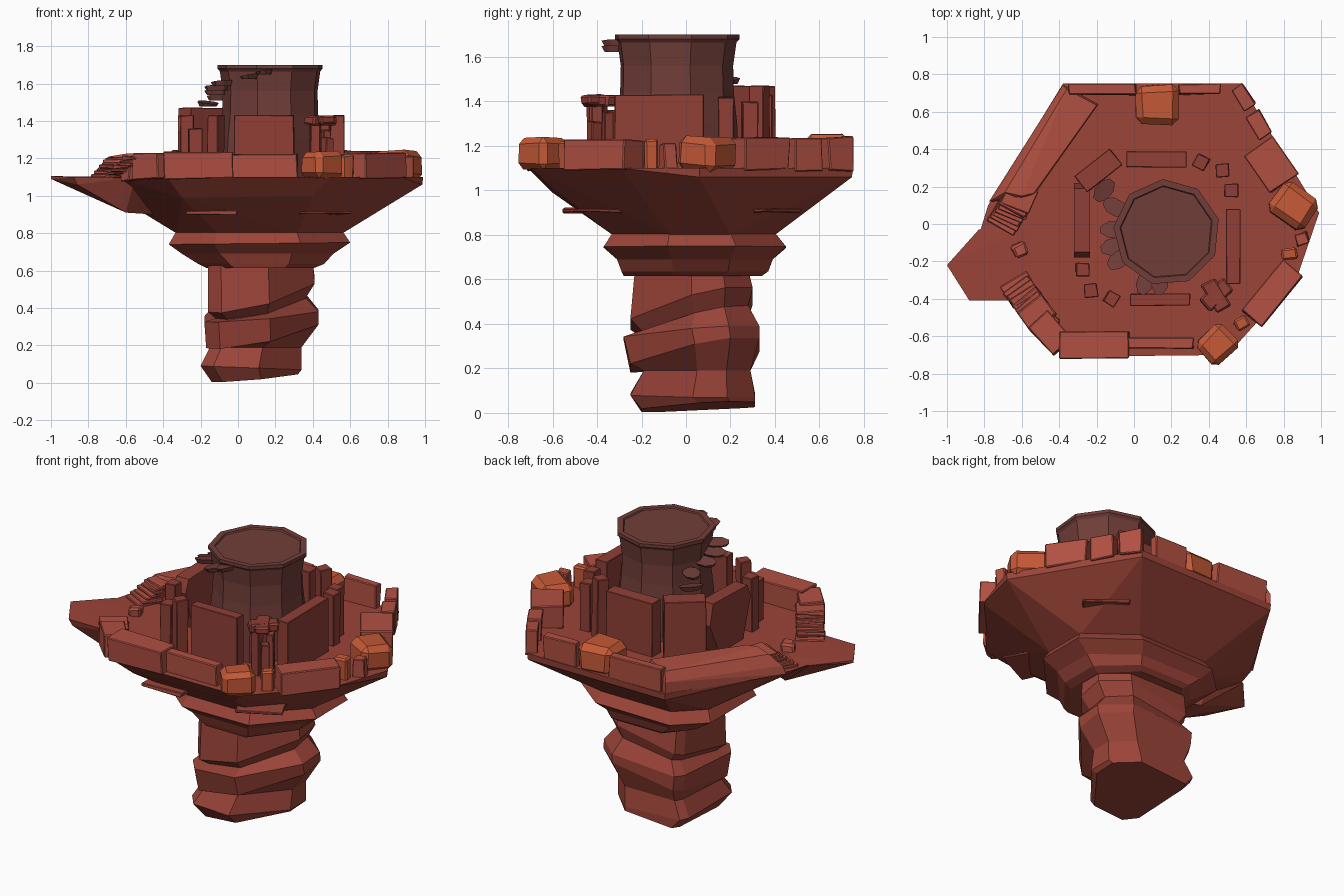
import bpy, bmesh, math, random
from mathutils import Vector, Matrix

random.seed(4)


def material(name, r, g, b):
    m = bpy.data.materials.new(name)
    m.diffuse_color = (r, g, b, 1)
    return m


ROCK = material("red_rock", 0.33, 0.058, 0.04)
BRICK = material("light_brick", 0.44, 0.08, 0.055)
ORANGE = material("orange_stone", 0.56, 0.10, 0.037)
DARK = material("dark_stone", 0.165, 0.047, 0.04)
WALL = material("wall_stone", 0.28, 0.05, 0.037)


def finish(bm, name, mat):
    bmesh.ops.recalc_face_normals(bm, faces=bm.faces)
    me = bpy.data.meshes.new(name)
    bm.to_mesh(me)
    bm.free()
    me.materials.append(mat)
    ob = bpy.data.objects.new(name, me)
    bpy.context.collection.objects.link(ob)
    return ob


def hull(name, pts, mat):
    bm = bmesh.new()
    for p in pts:
        bm.verts.new(p)
    res = bmesh.ops.convex_hull(bm, input=bm.verts)
    junk = [g for g in res["geom_interior"] if isinstance(g, bmesh.types.BMVert)]
    bmesh.ops.delete(bm, geom=junk, context='VERTS')
    bmesh.ops.dissolve_limit(bm, angle_limit=0.02, verts=bm.verts, edges=bm.edges)
    return finish(bm, name, mat)


def loft(name, rings, mat):
    bm = bmesh.new()
    rows = [[bm.verts.new(p) for p in r] for r in rings]
    n = len(rows[0])
    for a, b in zip(rows, rows[1:]):
        for i in range(n):
            bm.faces.new((a[i], a[(i + 1) % n], b[(i + 1) % n], b[i]))
    bm.faces.new(rows[0][::-1])
    bm.faces.new(rows[-1])
    return finish(bm, name, mat)


def block(name, x, y, z0, z1, sx, sy, deg, mat, bevel=0.008, jit=0.006, seg=1):
    """Roughly cut stone standing between z0 and z1."""
    bm = bmesh.new()
    bmesh.ops.create_cube(bm, size=1)
    for v in bm.verts:
        v.co = Vector((v.co.x * sx, v.co.y * sy, v.co.z * (z1 - z0)))
        v.co += Vector([random.uniform(-jit, jit) for _ in range(3)])
    bmesh.ops.bevel(bm, geom=bm.edges[:], offset=bevel, segments=seg, profile=0.5, affect='EDGES')
    bm.transform(Matrix.Translation((x, y, (z0 + z1) / 2))
                 @ Matrix.Rotation(math.radians(deg), 4, 'Z'))
    return finish(bm, name, mat)


def polygon(n, turn):
    """Regular polygon stretched to fill the unit square."""
    p = [(math.cos(2 * math.pi * i / n + turn), math.sin(2 * math.pi * i / n + turn)) for i in range(n)]
    mx, my = max(abs(a) for a, _ in p), max(abs(b) for _, b in p)
    return [(a / mx, b / my) for a, b in p]


STEM = [(1, 0.0), (1, 0.55), (0.5, 1), (-0.9, 1), (-1, 0.8), (-1, -0.7), (-0.75, -1), (0.15, -1)]
COLLAR = [(1, -0.3), (1, 0.45), (0.4, 1), (-0.65, 1), (-1, 0.6), (-1, -0.5), (-0.5, -1), (0.45, -1)]
OCTAGON = polygon(8, math.pi / 8)
NONAGON = polygon(9, 0.25)


def ring(shape, x0, x1, zl, zr, y0, y1, tilt_y=0.0):
    """Polygon ring filling the given box, tilted from zl (left) to zr (right)."""
    return [((x0 + x1) / 2 + c * (x1 - x0) / 2, (y0 + y1) / 2 + s * (y1 - y0) / 2,
             (zl + zr) / 2 + c * (zr - zl) / 2 + s * tilt_y) for c, s in shape]


# Twisted rock stem
loft("rock_stem", [ring(STEM, *r) for r in [
    (-0.14, 0.32, 0.012, 0.045, -0.20, 0.31, 0.012),
    (-0.20, 0.34, 0.09, 0.07, -0.25, 0.31, 0.00),
    (-0.15, 0.34, 0.19, 0.19, -0.19, 0.29, 0.00),
    (-0.17, 0.43, 0.22, 0.31, -0.25, 0.33, 0.05),
    (-0.18, 0.43, 0.34, 0.38, -0.28, 0.33, 0.02),
    (-0.12, 0.36, 0.38, 0.45, -0.20, 0.28, 0.05),
    (-0.16, 0.41, 0.42, 0.53, -0.25, 0.30, 0.06),
    (-0.16, 0.40, 0.64, 0.64, -0.23, 0.28)]], ROCK)

# Flared collar under the platform
loft("rock_collar", [ring(COLLAR, *r) for r in [
    (-0.17, 0.41, 0.615, 0.615, -0.28, 0.34), (-0.22, 0.46, 0.64, 0.635, -0.29, 0.37),
    (-0.30, 0.51, 0.69, 0.69, -0.31, 0.39), (-0.37, 0.60, 0.74, 0.75, -0.37, 0.45),
    (-0.33, 0.56, 0.81, 0.81, -0.33, 0.40)]], ROCK)

# Platform, dished below
outline = [(-0.38, 0.75), (0.57, 0.75), (0.99, 0.06), (0.87, -0.29), (0.50, -0.70),
           (-0.38, -0.71), (-0.66, -0.38), (-0.82, -0.03), (-0.78, 0.10)]
hull("platform", [(x, y, 1.10) for x, y in outline]
     + [(x * 0.995, y * 0.995, 1.06) for x, y in outline[:3]]
     + [(-0.30, -0.60, 0.99), (0.40, -0.60, 1.0)]
     + ring(COLLAR, -0.33, 0.56, 0.80, 0.80, -0.33, 0.40), ROCK)
hull("entrance_spout", [(-1.0, -0.22, 1.105), (-0.83, -0.03, 1.10), (-0.88, -0.41, 1.10),
     (-0.55, -0.41, 1.10), (-0.55, 0.0, 1.10), (-1.0, -0.22, 1.09), (-0.86, -0.40, 1.06),
     (-0.60, -0.32, 0.91), (-0.60, -0.12, 0.91), (-0.45, -0.2, 0.90)], ROCK)

# Thin ledges sticking out of the underside
for i, (x, y, a) in enumerate([(-0.14, -0.45, 0), (0.44, -0.40, 25), (0.51, 0.36, -38)]):
    block(f"ledge_{i}", x, y, 0.90, 0.92, 0.27, 0.20, a, ROCK, 0.004)

# Central tower with a rim and sunken lid
CX, CY = 0.175, -0.045
loft("tower", [ring(NONAGON, CX - r, CX + r, z, z, CY - r, CY + r) for r, z in [
    (0.285, 1.09), (0.275, 1.30), (0.26, 1.44), (0.257, 1.56), (0.272, 1.665), (0.285, 1.68),
    (0.285, 1.70), (0.25, 1.70), (0.245, 1.692)]], DARK)

# Spiral of shelf steps around the tower: x, y, height, outward angle
for i, (x, y, z, a) in enumerate([
        (-0.16, 0.18, 1.49, 50), (-0.10, 0.09, 1.52, 150), (-0.11, -0.03, 1.55, 180),
        (-0.11, -0.12, 1.575, 195), (-0.08, -0.19, 1.60, 215), (0.06, -0.31, 1.635, 250),
        (0.14, -0.31, 1.66, 262)]):
    d = math.radians(a)
    pts = []
    for c, s in OCTAGON:
        u, w = 0.068 * c, 0.043 * s
        px, py = u * math.cos(d) - w * math.sin(d), u * math.sin(d) + w * math.cos(d)
        pts += [(x + px, y + py, z + 0.01 + 0.2 * w), (x + px * 0.8, y + py * 0.8, z - 0.012)]
    hull(f"tower_step_{i}", pts, DARK)

# Standing wall slabs around the tower: x, y, length, thickness, angle, top
for i, (x, y, l, t, a, top) in enumerate([
        (0.12, 0.345, 0.32, 0.085, 0, 1.43), (0.53, -0.12, 0.40, 0.075, 90, 1.43),
        (0.14, -0.405, 0.32, 0.065, 0, 1.43), (-0.19, 0.285, 0.24, 0.11, 38, 1.47)]):
    block(f"wall_slab_{i}", x, y, 1.08, top, l, t, a, WALL, 0.003, 0.002)

# Broken slab on the left
hull("broken_slab", [(x, y, z) for x in (-0.32, -0.235) for y, z in [
    (-0.10, 1.08), (0.12, 1.08), (-0.18, 1.34), (-0.15, 1.42), (0.19, 1.43), (0.22, 1.30)]], WALL)

# Square posts in the gaps
for i, (x, y, a, top) in enumerate([
        (0.36, 0.33, 62, 1.47), (0.475, 0.285, 5, 1.40), (0.52, 0.18, 0, 1.42),
        (-0.275, -0.245, 0, 1.43), (-0.23, -0.355, 5, 1.36), (-0.12, -0.40, 60, 1.43)]):
    block(f"post_{i}", x, y, 1.08, top, 0.07, 0.07, a, WALL, 0.004, 0.004)

# Post cluster with a broken cap
for i, (dx, dy) in enumerate([(-0.03, -0.02), (0.03, 0.03), (0.035, -0.035)]):
    block(f"cluster_post_{i}", 0.44 + dx, -0.38 + dy, 1.08, 1.39 - 0.04 * i, 0.05, 0.05,
          20 * i, WALL, 0.004)
for i in range(2):
    block(f"cluster_cap_{i}", 0.44, -0.38, 1.38, 1.425, 0.17, 0.09, 40 + 80 * i, WALL, 0.01)

# Parapet: broad left-back run with a sloped outer side
run = [(-0.38, 0.745), (-0.19, 0.64), (-0.53, 0.16), (-0.60, 0.13), (-0.775, 0.12)]
top = [(-0.36, 0.72), (-0.20, 0.635), (-0.535, 0.165), (-0.60, 0.15)]
hull("parapet_left", [(x, y, 1.09) for x, y in run] + [(x, y, 1.17) for x, y in run[:4]]
     + [(x, y, 1.225) for x, y in top] + [(-0.755, 0.13, 1.14), (-0.69, 0.17, 1.21)], BRICK)

# Parapet bricks along the other edges: x, y, length, thickness, angle, bottom, top
for i, (x, y, l, t, a, z0, z1) in enumerate([
        (-0.17, 0.72, 0.36, 0.055, 0, 1.09, 1.24), (0.35, 0.72, 0.22, 0.055, 0, 1.09, 1.24),
        (0.585, 0.68, 0.13, 0.07, -58, 1.09, 1.24), (0.67, 0.53, 0.14, 0.08, -58, 1.09, 1.23),
        (0.735, 0.315, 0.24, 0.18, -55, 1.09, 1.235), (0.90, -0.08, 0.07, 0.06, 20, 1.08, 1.21),
        (0.74, -0.37, 0.35, 0.14, 50, 1.09, 1.23),
        (-0.21, -0.645, 0.37, 0.145, 0, 1.09, 1.235), (0.14, -0.64, 0.36, 0.055, 0, 1.08, 1.22),
        (-0.45, -0.585, 0.20, 0.14, -48, 1.09, 1.225)]):
    block(f"parapet_brick_{i}", x, y, z0, z1, l, t, a, BRICK, 0.005, 0.006)

# Orange boulders and small stones
for i, (x, y, w, d, a, z0, z1) in enumerate([
        (0.125, 0.64, 0.225, 0.21, 0, 1.08, 1.25), (0.855, 0.10, 0.23, 0.20, -35, 1.08, 1.24),
        (0.44, -0.645, 0.18, 0.17, 45, 1.10, 1.24), (0.83, -0.16, 0.08, 0.06, 10, 1.08, 1.23),
        (0.575, -0.53, 0.07, 0.06, 30, 1.08, 1.22)]):
    block(f"orange_boulder_{i}", x, y, z0, z1, w, d, a, ORANGE, min(w, d) * 0.17, w * 0.06)
block("entrance_stone", -0.61, -0.14, 1.08, 1.15, 0.08, 0.07, 20, BRICK, 0.012, 0.01)
block("fallen_stone", -0.43, -0.53, 1.08, 1.14, 0.06, 0.05, 50, BRICK, 0.01, 0.01)

# Crumbling stacks of thin layers flanking the entrance
for side, x, y, dx, dy, a in [("back", -0.61, 0.145, -0.012, -0.018, -25),
                              ("front", -0.52, -0.48, -0.015, 0.021, 35)]:
    for i in range(7):
        block(f"{side}_layer_{i}", x + dx * i, y + dy * i, 1.19 - 0.016 * i, 1.21 - 0.016 * i,
              0.16, 0.13, a + random.uniform(-6, 6), BRICK, 0.005, 0.007)
    block(f"{side}_layer_core", x + dx * 2, y + dy * 2, 1.08, 1.18, 0.13, 0.09, a, BRICK, 0.005)
